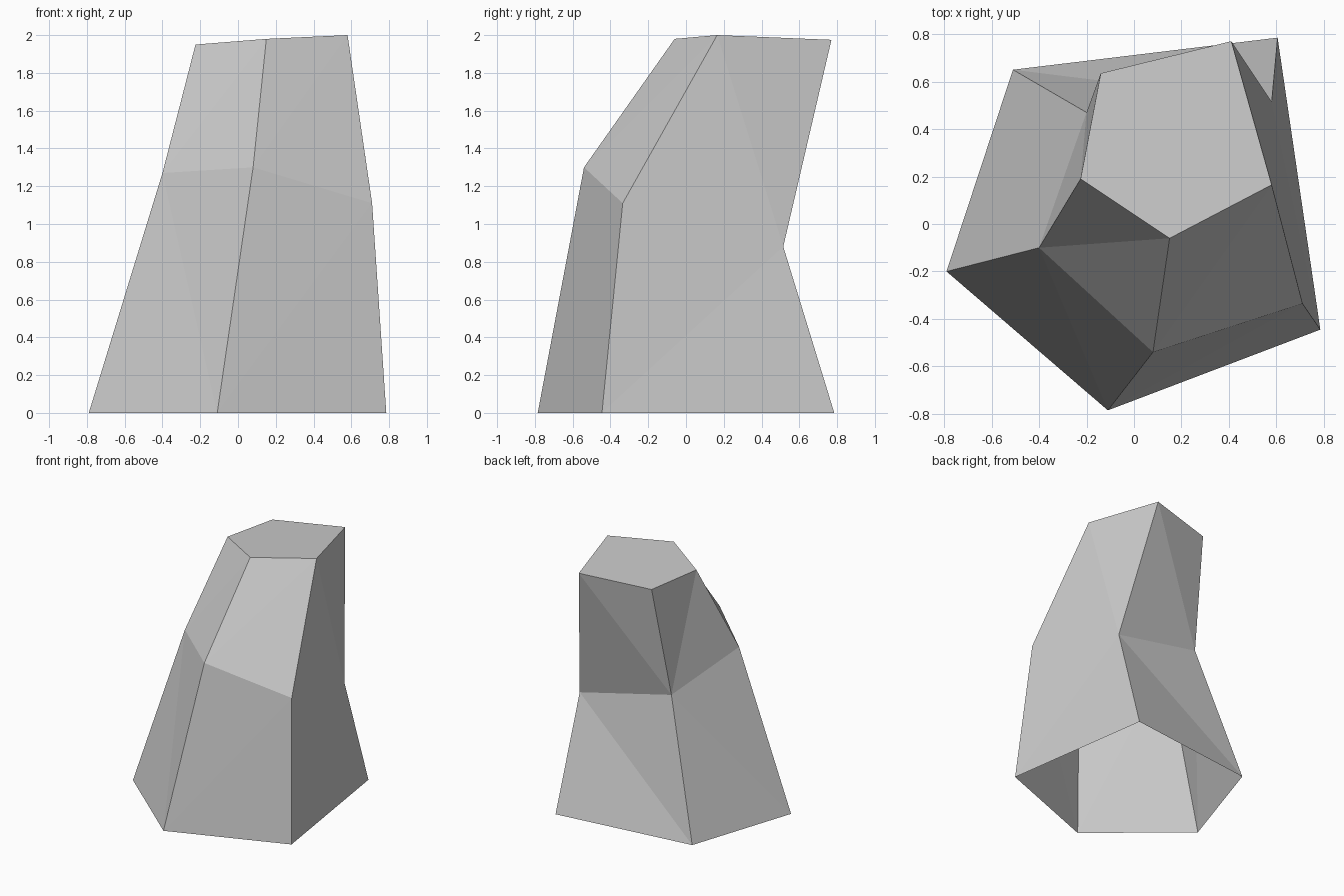
import bpy
import bmesh

cube = bpy.data.objects.get("Cube")
if cube:
    bpy.data.objects.remove(cube, do_unlink=True)

# Plain stone material
stone = bpy.data.materials.new("stone_grey")
stone.use_nodes = True
grey = (0.6, 0.6, 0.6, 1)
stone.diffuse_color = grey
stone.node_tree.nodes["Principled BSDF"].inputs["Base Color"].default_value = grey

# Three five-sided rings, counter-clockwise from the left corner
base = [(-.79, -.2, 0), (-.11, -.785, 0), (.785, -.445, 0), (.605, .785, 0), (-.51, .65, 0)]
waist = [(-.4, -.1, 1.27), (.08, -.54, 1.3), (.71, -.335, 1.11), (.58, .515, .88), (-.2, .47, 1.05)]
crown = [(-.225, .19, 1.95), (.15, -.06, 1.98), (.58, .165, 2), (.41, .77, 1.975), (-.14, .635, 1.94)]

bm = bmesh.new()
rings = [[bm.verts.new(p) for p in ring] for ring in (base, waist, crown)]


def facet_band(low, high, rising):
    """Join two rings with triangles; rising sets each facet's diagonal."""
    for i, up in enumerate(rising):
        j = (i + 1) % len(low)
        a, b, c, d = low[i], low[j], high[j], high[i]
        for tri in ([(a, b, c), (a, c, d)] if up else [(a, b, d), (b, c, d)]):
            bm.faces.new(tri)


# Chipped sides, flat crown and open underside
facet_band(rings[0], rings[1], (False, True, True, False, False))
facet_band(rings[1], rings[2], (True, True, False, False, True))
# The last lower facet folds from the left base corner
last = [f for f in bm.faces if rings[0][4] in f.verts and rings[0][0] in f.verts]
assert len(last) == 1
bm.faces.new(rings[2])
bm.normal_update()

mesh = bpy.data.meshes.new("rock")
bm.to_mesh(mesh)
bm.free()
mesh.materials.append(stone)
rock = bpy.data.objects.new("rock", mesh)
bpy.context.collection.objects.link(rock)
